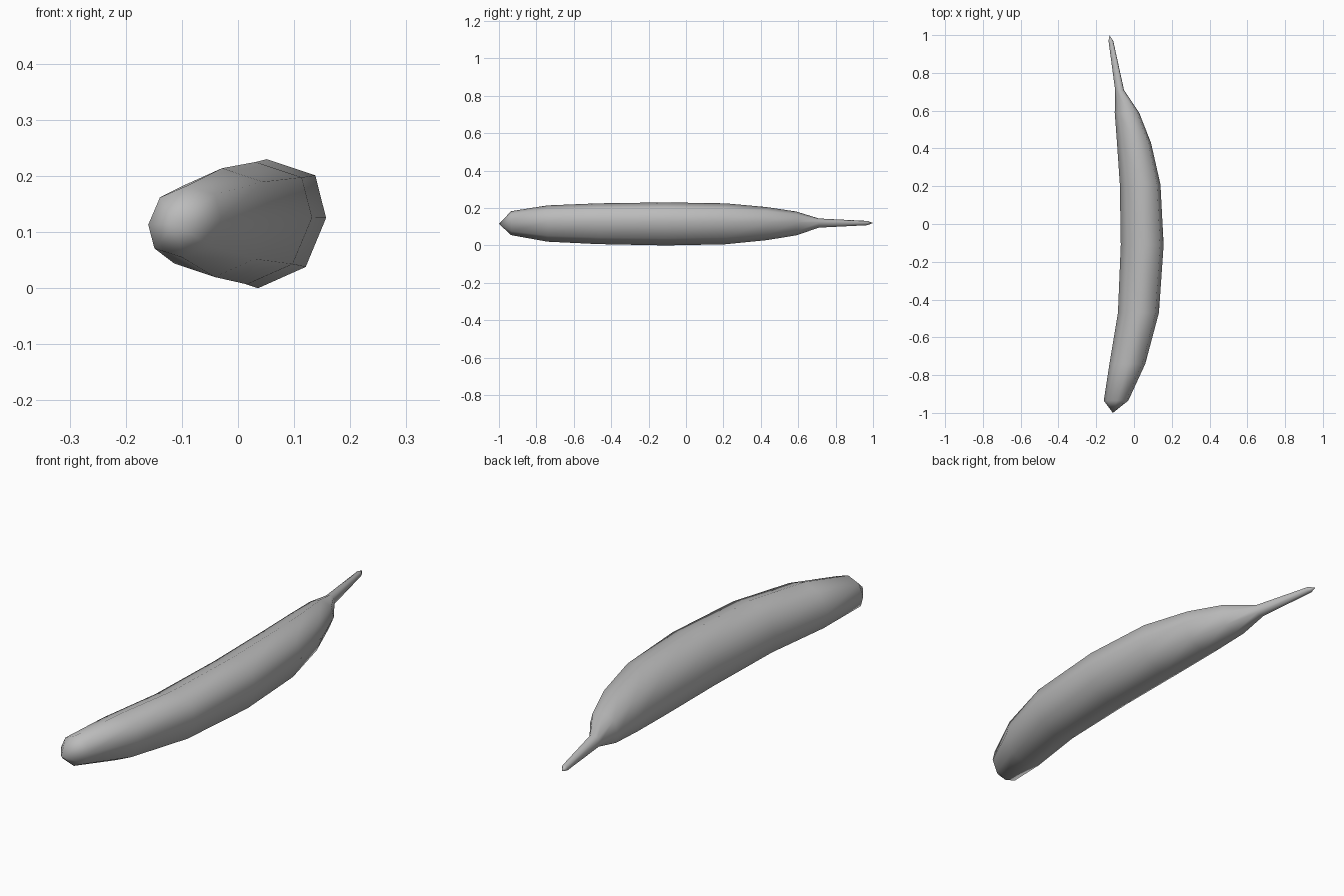
import bpy, bmesh

if "Cube" in bpy.data.objects:
    bpy.data.objects.remove(bpy.data.objects["Cube"])

skin = bpy.data.materials.new("plain grey")
skin.use_nodes = True
grey = (0.5, 0.5, 0.5, 1)
skin.diffuse_color = grey
skin.node_tree.nodes["Principled BSDF"].inputs["Base Color"].default_value = grey

# Slightly irregular eight-sided section, point-symmetric about its centre
half = [(1, .09), (.83, .75), (.07, 1), (-.68, .67)]
section = half + [(-x, -z) for x, z in half]

# Stations along the fruit: y, inner x, outer x, bottom z, top z
stations = [
    (-.935, -.16, -.03, .055, .183),
    (-.74, -.13, .06, .02, .214),
    (-.47, -.085, .132, .007, .225),
    (-.11, -.07, .157, 0, .23),
    (.21, -.075, .14, .006, .225),
    (.43, -.09, .09, .028, .205),
    (.59, -.102, .027, .054, .181),
    (.71, -.1, -.053, .095, .144),
    (.97, -.135, -.11, .108, .131),
]

bm = bmesh.new()
rings = []
for y, x0, x1, z0, z1 in stations:
    cx, rx, cz, rz = (x0 + x1) / 2, (x1 - x0) / 2, (z0 + z1) / 2, (z1 - z0) / 2
    rings.append([bm.verts.new((cx + u * rx, y, cz + v * rz)) for u, v in section])

# Skin between neighbouring rings
n = len(section)
for a, b in zip(rings, rings[1:]):
    for i in range(n):
        j = (i + 1) % n
        bm.faces.new((a[i], a[j], b[j], b[i]))

# Pointed blossom end and stem tip
for ring, tip in ((rings[0], (-.112, -1, .115)), (rings[-1], (-.13, 1, .12))):
    point = bm.verts.new(tip)
    for i in range(n):
        bm.faces.new((ring[i], ring[(i + 1) % n], point))

bmesh.ops.recalc_face_normals(bm, faces=bm.faces)
for face in bm.faces:
    face.smooth = True
mesh = bpy.data.meshes.new("banana")
bm.to_mesh(mesh)
bm.free()
mesh.materials.append(skin)
bpy.context.collection.objects.link(bpy.data.objects.new("banana", mesh))
